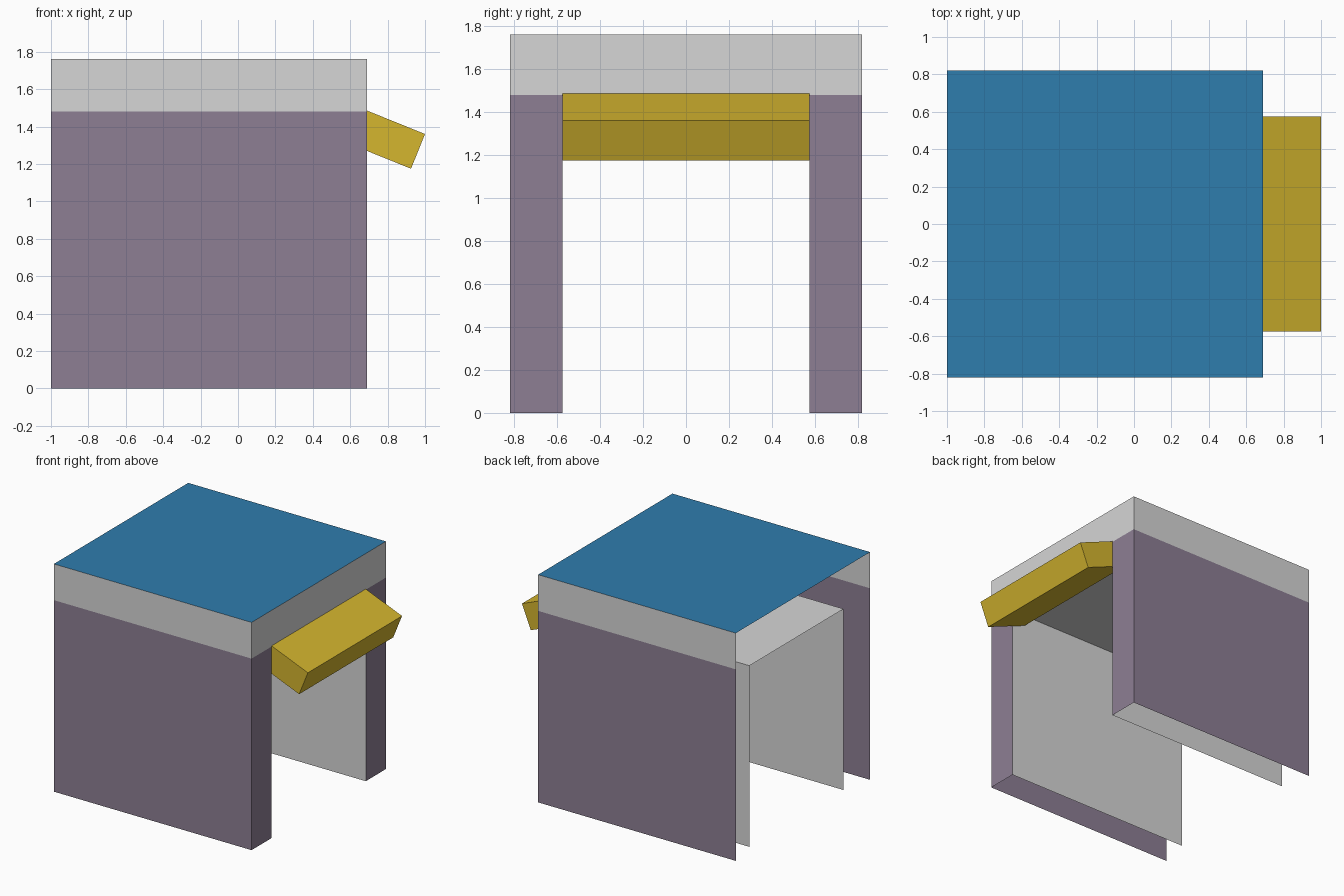
import bpy, math
from mathutils import Vector

if "Cube" in bpy.data.objects:
    bpy.data.objects.remove(bpy.data.objects["Cube"])

XB, XF = -1.0, 0.69        # open rear edge, front wall
Y, YI = 0.82, 0.575        # outer wall, passage wall
Z_CEIL, Z_BAND, Z_TOP = 1.40, 1.48, 1.76
X_IN = -0.945              # rear end of the passage lining


def material(name, rgb):
    m = bpy.data.materials.new(name)
    m.diffuse_color = [((c / 255 + 0.055) / 1.055) ** 2.4 for c in rgb] + [1]
    m.use_nodes = True
    m.node_tree.nodes["Principled BSDF"].inputs["Base Color"].default_value = m.diffuse_color
    return m


PURPLE = material("muted purple", (141, 127, 148))
GREY = material("light grey", (214, 214, 214))
YELLOW = material("mustard yellow", (213, 182, 47))
BLUE = material("roof blue", (47, 125, 174))


def part(name, quads, mat):
    """Object from a list of (four corners, desired normal direction)."""
    verts, faces = [], []
    for pts, normal in quads:
        pts = [Vector(p) for p in pts]
        n = (pts[1] - pts[0]).cross(pts[2] - pts[1])
        if n.dot(Vector(normal)) < 0:
            pts.reverse()
        faces.append(range(len(verts), len(verts) + len(pts)))
        verts += pts
    me = bpy.data.meshes.new(name)
    me.from_pydata(verts, [], [list(f) for f in faces])
    me.materials.append(mat)
    ob = bpy.data.objects.new(name, me)
    bpy.context.collection.objects.link(ob)
    return ob


def side(y, x0, x1, z0, z1, n):      # sheet in the xz plane
    return [(x0, y, z0), (x1, y, z0), (x1, y, z1), (x0, y, z1)], (0, n, 0)


def front(x, y0, y1, z0, z1):        # sheet in the yz plane
    return [(x, y0, z0), (x, y1, z0), (x, y1, z1), (x, y0, z1)], (1, 0, 0)


def flat(z, x0, x1, y, n):           # horizontal sheet
    return [(x0, -y, z), (x1, -y, z), (x1, y, z), (x0, y, z)], (0, 0, n)


# Outer walls with front pillars and the header behind the awning
walls = [front(XF, -YI, YI, Z_CEIL, Z_BAND)]
band, lining = [front(XF, -Y, Y, Z_BAND, Z_TOP)], [flat(Z_CEIL, X_IN, XF, YI, -1)]
for s in (-1, 1):
    walls.append(side(s * Y, XB, XF, 0, Z_BAND, s))
    walls.append(front(XF, s * YI, s * Y, 0, Z_BAND))
    band.append(side(s * Y, XB, XF, Z_BAND, Z_TOP, s))
    lining.append(side(s * YI, X_IN, XF, 0, Z_CEIL, -s))
part("outer_walls", walls, PURPLE)
part("roof_band", band, GREY)
part("passage_lining", lining, GREY)
part("roof", [flat(Z_TOP, XB, XF, Y, 1)], BLUE)

# Tilted awning box pushed through the front opening
tilt, depth, thick = math.radians(22), 0.38, 0.2
out = Vector((math.cos(tilt), 0, -math.sin(tilt)))
up = Vector((math.sin(tilt), 0, math.cos(tilt)))
centre = Vector((1.0, 0, 1.36)) - out * depth / 2 - up * thick / 2
bpy.ops.mesh.primitive_cube_add(size=1, location=centre, rotation=(0, tilt, 0))
awning = bpy.context.object
awning.name = "awning"
awning.scale = (depth, 2 * YI, thick)
awning.data.materials.append(YELLOW)
